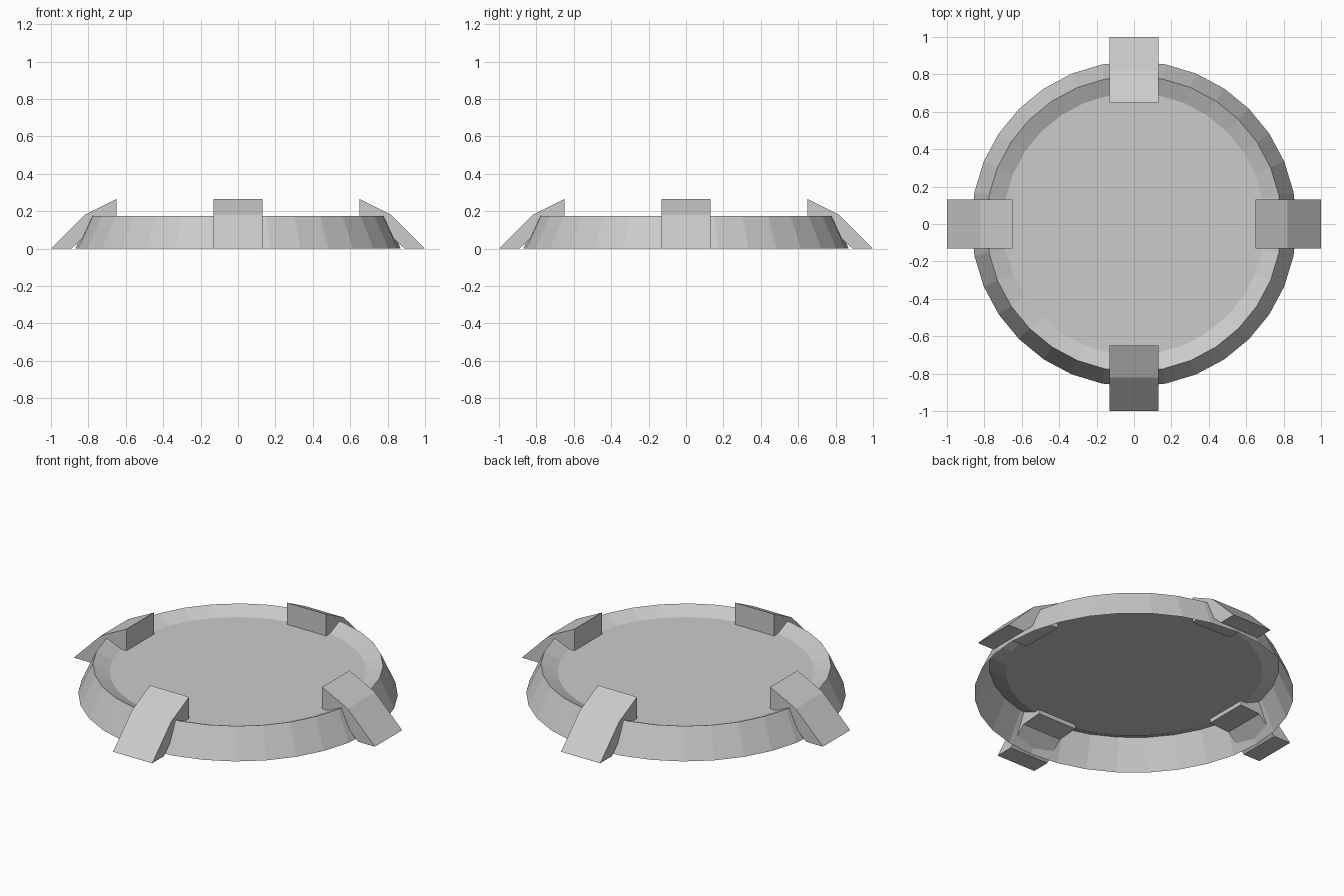
import bpy, bmesh, math
from mathutils import Matrix

if "Cube" in bpy.data.objects:
    bpy.data.objects.remove(bpy.data.objects["Cube"])

SIDES = 32


def make_object(name, bm):
    bmesh.ops.recalc_face_normals(bm, faces=bm.faces)
    mesh = bpy.data.meshes.new(name)
    bm.to_mesh(mesh)
    bm.free()
    obj = bpy.data.objects.new(name, mesh)
    bpy.context.collection.objects.link(obj)
    return obj


# Dish: open-bottomed sloping wall, raised rim and recessed disc
def build_dish():
    bm = bmesh.new()
    rings = []
    for r, z in [(0.87, 0.0), (0.79, 0.175), (0.70, 0.135)]:
        rings.append([bm.verts.new((r * math.cos(math.tau * i / SIDES),
                                    r * math.sin(math.tau * i / SIDES), z))
                      for i in range(SIDES)])
    for low, high in zip(rings, rings[1:]):
        for i in range(SIDES):
            j = (i + 1) % SIDES
            bm.faces.new((low[i], low[j], high[j], high[i]))
    bm.faces.new(rings[-1])
    return make_object("dish", bm)


# Clamp: bent bar hooked over the rim, its profile extruded sideways
def build_clamp(name, angle):
    profile = [(1.0, 0.0), (0.82, 0.18), (0.65, 0.265),
               (0.65, 0.11), (0.78, 0.10), (0.89, 0.0)]
    half = 0.13
    bm = bmesh.new()
    left = [bm.verts.new((x, -half, z)) for x, z in profile]
    right = [bm.verts.new((x, half, z)) for x, z in profile]
    bm.faces.new(left)
    bm.faces.new(right[::-1])
    n = len(profile)
    for i in range(n):
        j = (i + 1) % n
        bm.faces.new((left[i], right[i], right[j], left[j]))
    bm.transform(Matrix.Rotation(angle, 4, 'Z'))
    return make_object(name, bm)


build_dish()
for k, side in enumerate(["right", "back", "left", "front"]):
    build_clamp(side + "_clamp", k * math.pi / 2)
